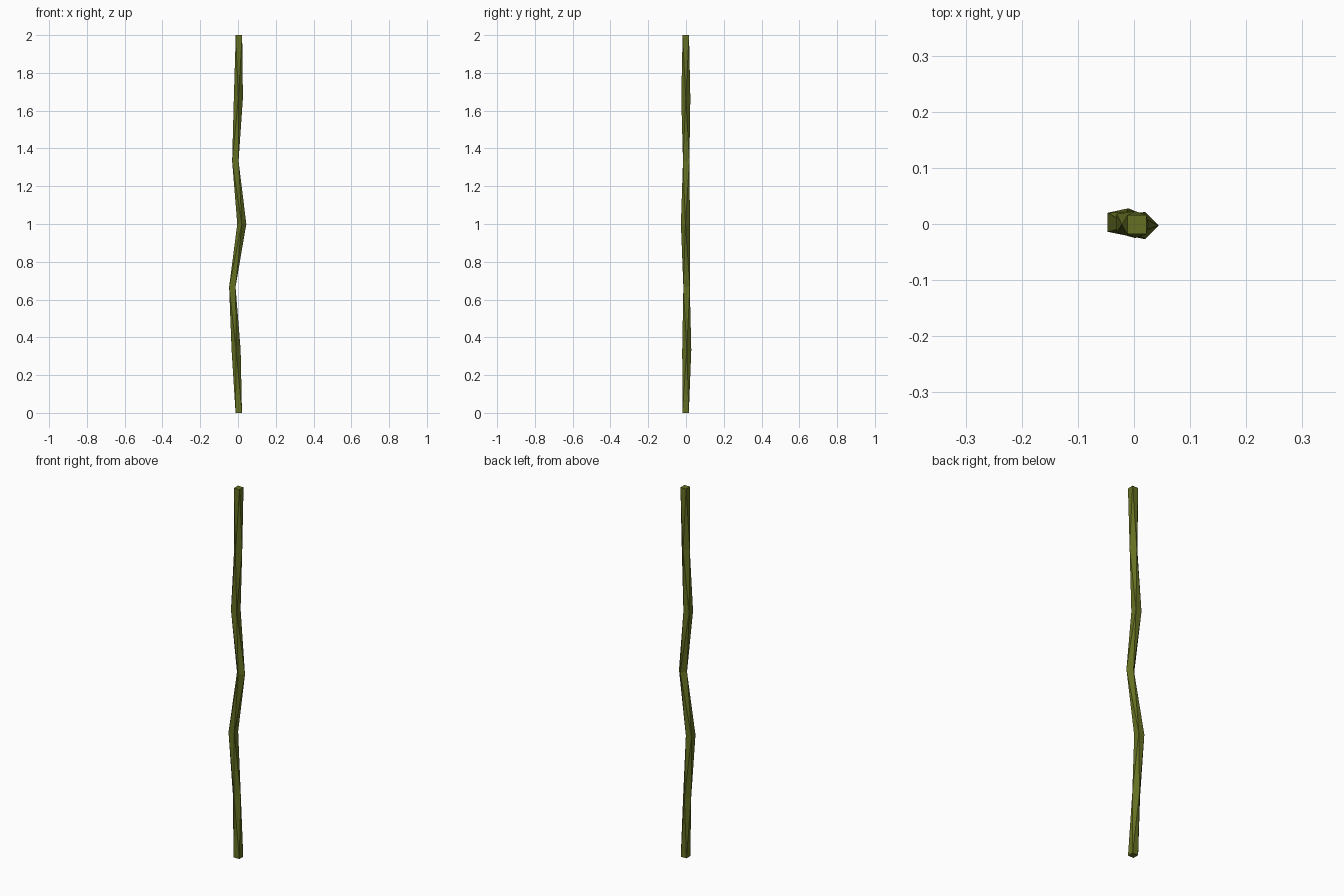
import bpy, bmesh, math

if "Cube" in bpy.data.objects:
    bpy.data.objects.remove(bpy.data.objects["Cube"])

# Vine path: one ring centre (x, y, z) per knuckle
PATH = [(0.004, -0.002, 0), (-0.01, 0.004, 1/3), (-0.03, 0.003, 2/3), (0.02, -0.003, 1),
        (-0.014, 0.001, 4/3), (0.002, -0.001, 5/3), (0.005, -0.001, 2)]
RADIUS = 0.024

bm = bmesh.new()

# Four-sided rings, every other one turned by an eighth
rings = []
for i, (x, y, z) in enumerate(PATH):
    turn = math.pi / 4 if i % 2 == 0 else 0
    ring = []
    for k in range(4):
        a = turn + k * math.pi / 2
        ring.append(bm.verts.new((x + RADIUS * math.cos(a), y + RADIUS * math.sin(a), z)))
    rings.append(ring)

# Triangulated bands between rings
for i in range(len(rings) - 1):
    lo, up = rings[i], rings[i + 1]
    for k in range(4):
        n = (k + 1) % 4
        if i % 2 == 0:   # square below, diamond above
            bm.faces.new((lo[k], lo[n], up[n]))
            bm.faces.new((lo[k], up[n], up[k]))
        else:            # diamond below, square above
            bm.faces.new((lo[k], lo[n], up[k]))
            bm.faces.new((lo[n], up[n], up[k]))

# End caps
bm.faces.new(rings[0][::-1])
bm.faces.new(rings[-1])
bmesh.ops.recalc_face_normals(bm, faces=bm.faces)

mesh = bpy.data.meshes.new("vine_stem")
bm.to_mesh(mesh)
bm.free()
vine = bpy.data.objects.new("vine_stem", mesh)
bpy.context.collection.objects.link(vine)

# Olive green
mat = bpy.data.materials.new("olive_green")
mat.diffuse_color = (0.13, 0.16, 0.016, 1)
mat.use_nodes = True
mat.node_tree.nodes["Principled BSDF"].inputs["Base Color"].default_value = mat.diffuse_color
mesh.materials.append(mat)
